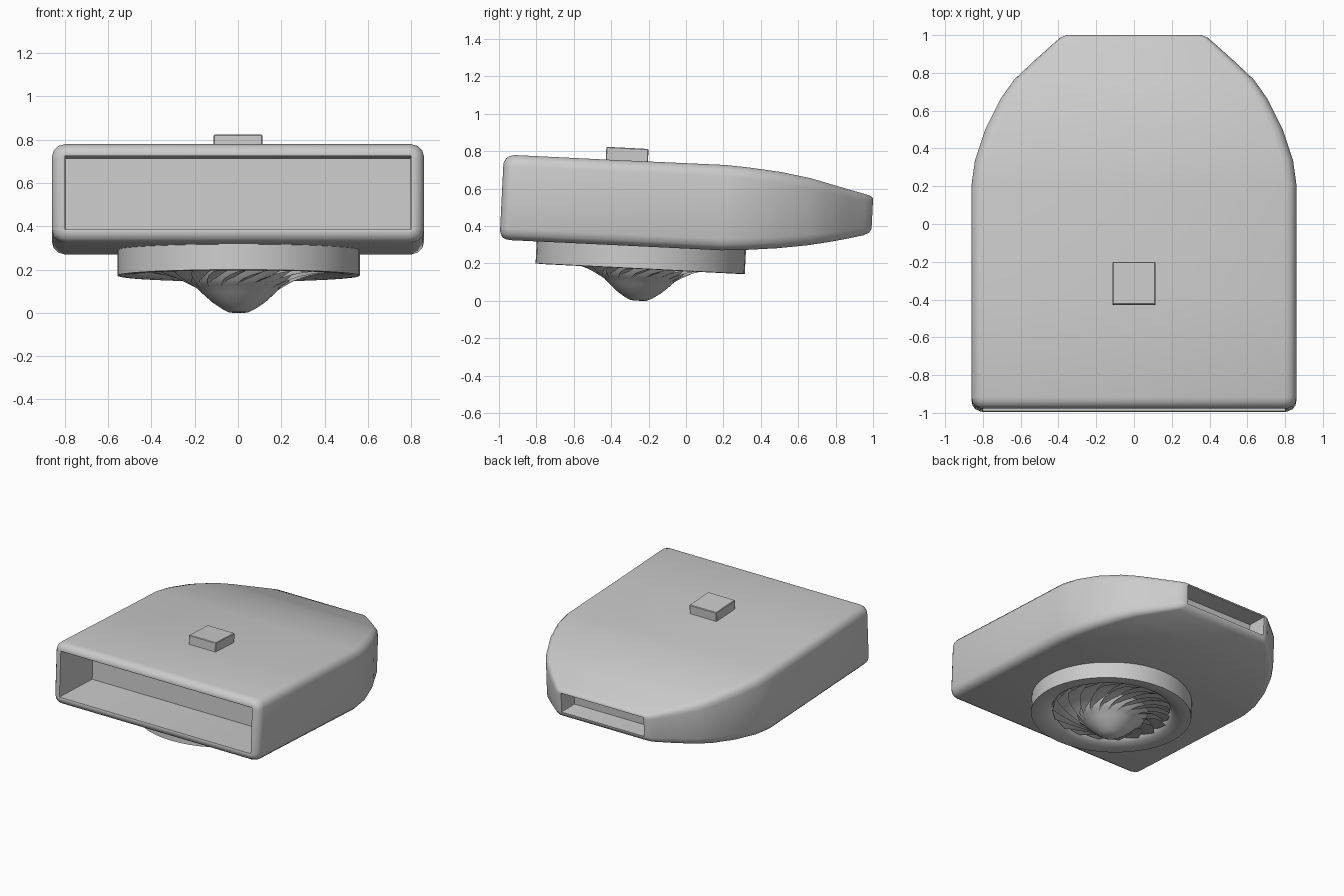
import bpy, bmesh, math
from mathutils import Matrix, Vector

if "Cube" in bpy.data.objects:
    bpy.data.objects.remove(bpy.data.objects["Cube"])

TILT = 0.05          # the whole unit leans slightly, front end higher
grey = bpy.data.materials.new("plain_grey")
grey.diffuse_color = (0.6, 0.6, 0.6, 1)
grey.use_nodes = True
grey.node_tree.nodes["Principled BSDF"].inputs["Base Color"].default_value = grey.diffuse_color


def finish(name, bm, angle=40, recalc=True):
    if recalc:
        bmesh.ops.recalc_face_normals(bm, faces=bm.faces)
    me = bpy.data.meshes.new(name)
    bm.to_mesh(me)
    bm.free()
    ob = bpy.data.objects.new(name, me)
    bpy.context.collection.objects.link(ob)
    me.materials.append(grey)
    bpy.context.view_layer.objects.active = ob
    ob.select_set(True)
    bpy.ops.object.shade_smooth_by_angle(angle=math.radians(angle))
    ob.select_set(False)
    return ob


def skin(bm, rings, cap=True):
    rows = [[bm.verts.new(p) for p in ring] for ring in rings]
    for a, b in zip(rows, rows[1:]):
        for i in range(len(a)):
            j = (i + 1) % len(a)
            bm.faces.new((a[i], a[j], b[j], b[i]))
    if cap:
        bm.faces.new(rows[0])
        bm.faces.new(rows[-1])


def section(y, hw, zb, zt, r):
    """Rounded rectangle across the body at depth y."""
    pts = []
    for k, (sx, top) in enumerate([(1, 1), (-1, 1), (-1, 0), (1, 0)]):
        cx, cz = sx * (hw - r), (zt - r if top else zb + r)
        for s in range(4):
            a = math.pi / 2 * (k + s / 3)
            z = cz + r * math.sin(a)
            pts.append((cx + r * math.cos(a), y + TILT * (z - 0.5), z))
    return pts


# Body: front pocket, rounded rim, tapering shell, rear pocket
stations = [
    (-0.60, 0.795, 0.375, 0.71, 0.003), (-0.985, 0.80, 0.385, 0.725, 0.003),
    (-0.988, 0.81, 0.372, 0.735, 0.02), (-0.975, 0.84, 0.34, 0.762, 0.05),
    (-0.955, 0.855, 0.329, 0.774, 0.06), (-0.93, 0.86, 0.324, 0.779, 0.06),
    (-0.4, 0.86, 0.299, 0.753, 0.06), (0.2, 0.86, 0.27, 0.726, 0.06),
    (0.33, 0.842, 0.272, 0.712, 0.06), (0.5, 0.785, 0.281, 0.688, 0.06),
    (0.66, 0.705, 0.297, 0.655, 0.055), (0.76, 0.635, 0.312, 0.626, 0.05),
    (0.86, 0.53, 0.33, 0.597, 0.045), (0.955, 0.425, 0.35, 0.57, 0.035),
    (0.985, 0.39, 0.363, 0.56, 0.03), (0.998, 0.36, 0.385, 0.548, 0.02),
    (0.998, 0.345, 0.395, 0.54, 0.003), (0.85, 0.34, 0.40, 0.54, 0.003),
]
bm = bmesh.new()
skin(bm, [section(*s) for s in stations])
finish("body_shell", bm, 50)

# Control block on the top
bm = bmesh.new()
bmesh.ops.create_cube(bm, size=1, matrix=Matrix.Translation((0, -0.315, 0.775))
                      @ Matrix.Rotation(-TILT, 4, 'X')
                      @ Matrix.Diagonal((0.226, 0.226, 0.085, 1)))
bmesh.ops.bevel(bm, geom=bm.edges[:], offset=0.004, segments=1, affect='EDGES')
finish("top_block", bm, 30)

# Fan parts are built around their own axis, rim plane at z = 0
FAN = Matrix.Translation((0.003, -0.245, 0.172)) @ Matrix.Rotation(-TILT, 4, 'X')


def lathe(name, profile, n=48, cap=False):
    bm = bmesh.new()
    skin(bm, [[FAN @ Vector((r * math.cos(2 * math.pi * i / n),
                             r * math.sin(2 * math.pi * i / n), z))
               for i in range(n)] for r, z in profile], cap)
    finish(name, bm)


lathe("fan_ring", [(0.56, 0.16), (0.56, 0.0), (0.53, -0.002), (0.49, 0.002),
                   (0.45, 0.015), (0.42, 0.035), (0.41, 0.06), (0.41, 0.15)])
lathe("fan_back_plate", [(0.42, 0.07), (0.1, 0.07)], cap=True)
lathe("fan_hub", [(0.26, 0.03), (0.23, -0.03), (0.2, -0.05), (0.165, -0.085),
                  (0.12, -0.125), (0.075, -0.155), (0.045, -0.17), (0.02, -0.172)],
      cap=True)

# Swept, overlapping blades
BLADES, STEPS = 18, 6
bm = bmesh.new()
for k in range(BLADES):
    prev = None
    for s in range(STEPS + 1):
        t = s / STEPS
        r = 0.17 + 0.24 * t
        z = -0.075 * (1 - t) ** 2 + 0.015 * t
        row = []
        for w, lift in ((0, 0), (0.65, 0.018), (1.3, 0.045)):
            a = 2 * math.pi * (k + w) / BLADES + 0.75 * t
            row.append(bm.verts.new(FAN @ Vector((r * math.cos(a), r * math.sin(a), z + lift))))
        if prev:
            for i in range(2):
                bm.faces.new((prev[i], prev[i + 1], row[i + 1], row[i]))
        prev = row
finish("fan_blades", bm, 40, recalc=False)
